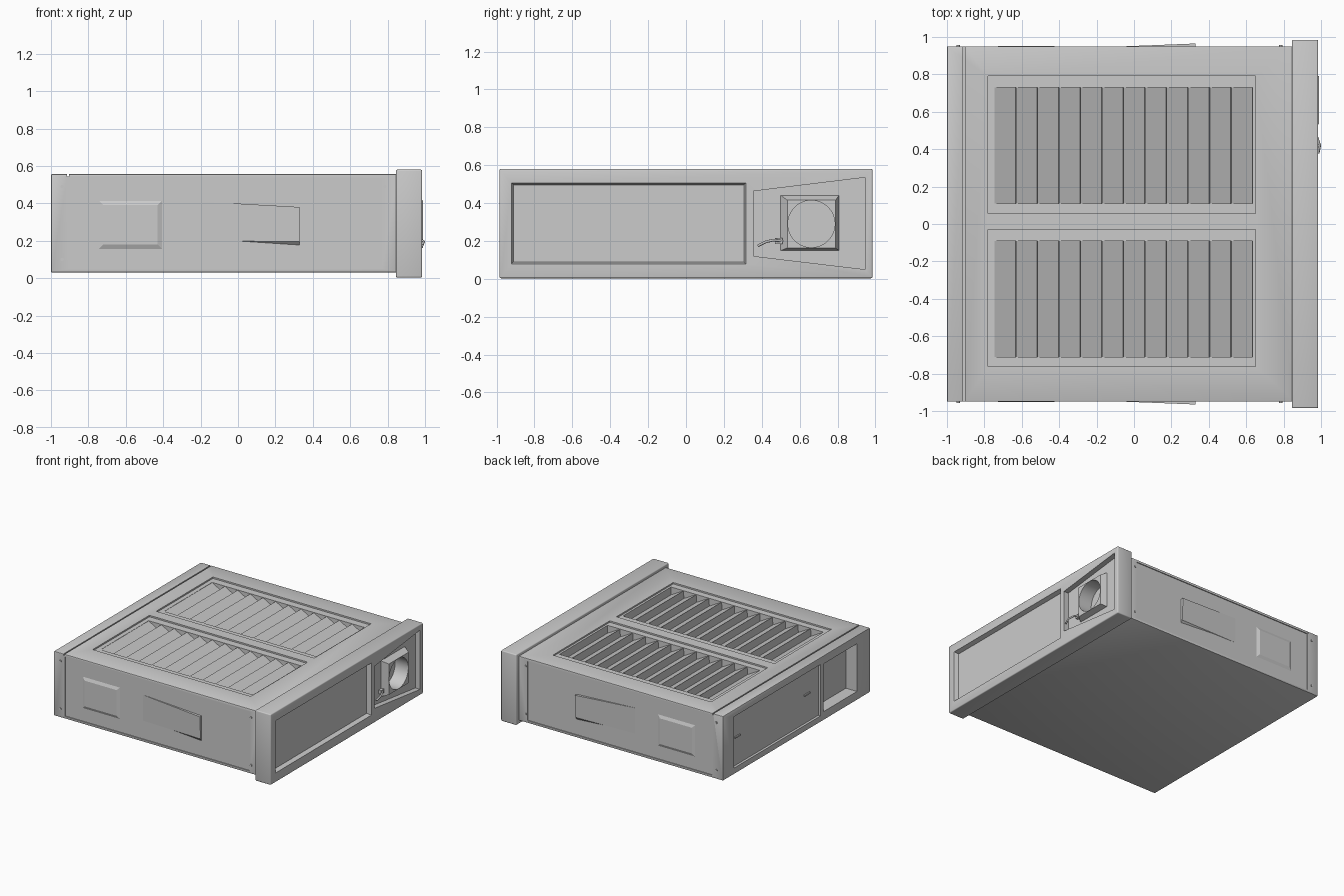
import bpy, bmesh, math
from mathutils import Vector

if "Cube" in bpy.data.objects:
    bpy.data.objects.remove(bpy.data.objects["Cube"])


def place(axis, a, b, t):
    # Map profile coordinates onto the plane across the given axis
    return {'x': Vector((t, a, b)), 'y': Vector((a, t, b)), 'z': Vector((a, b, t))}[axis]


def loft(name, axis, pts0, t0, pts1, t1):
    # Solid joining two matching outlines
    bm = bmesh.new()
    lo = [bm.verts.new(place(axis, *p, t0)) for p in pts0]
    hi = [bm.verts.new(place(axis, *p, t1)) for p in pts1]
    bm.faces.new(lo)
    bm.faces.new(hi)
    for i in range(len(lo)):
        j = (i + 1) % len(lo)
        bm.faces.new((lo[i], lo[j], hi[j], hi[i]))
    bmesh.ops.recalc_face_normals(bm, faces=bm.faces)
    me = bpy.data.meshes.new(name)
    bm.to_mesh(me)
    bm.free()
    ob = bpy.data.objects.new(name, me)
    bpy.context.collection.objects.link(ob)
    return ob


def prism(name, axis, pts, t0, t1):
    return loft(name, axis, pts, t0, pts, t1)


def rect(a0, a1, b0, b1):
    return [(a0, b0), (a1, b0), (a1, b1), (a0, b1)]


def box(name, x0, x1, y0, y1, z0, z1):
    return prism(name, 'z', rect(x0, x1, y0, y1), z0, z1)


def circle(cy, cz, r, n=48):
    return [(cy + r * math.cos(2 * math.pi * i / n), cz + r * math.sin(2 * math.pi * i / n))
            for i in range(n)]


def apply(ob, mod):
    with bpy.context.temp_override(object=ob, active_object=ob, selected_objects=[ob]):
        bpy.ops.object.modifier_apply(modifier=mod.name)


def bevel(ob, w, seg=2):
    m = ob.modifiers.new('round', 'BEVEL')
    m.width, m.segments = w, seg
    apply(ob, m)


def cut(ob, cutter):
    m = ob.modifiers.new('cut', 'BOOLEAN')
    m.operation, m.solver, m.object = 'DIFFERENCE', 'EXACT', cutter
    apply(ob, m)
    bpy.data.objects.remove(cutter)


def smooth(ob):
    bpy.ops.object.select_all(action='DESELECT')
    bpy.context.view_layer.objects.active = ob
    ob.select_set(True)
    bpy.ops.object.shade_smooth_by_angle(angle=math.radians(30))


TOP = 0.556

# Main housing
body = box('housing', -1, 0.86, -0.95, 0.95, 0.03, TOP)
bevel(body, 0.006)

# Two louvred top vents: shallow ledge plus sawtooth slats
for off in (0, -0.82):
    cut(body, box('ledge_cut', -0.78, 0.65, 0.057 + off, 0.79 + off, TOP - 0.012, 0.7))
    pitch, x = 0.115, -0.745
    saw = []
    for i in range(12):
        saw += [(x + i * pitch, TOP - 0.014), (x + (i + 1) * pitch - 0.004, TOP - 0.075)]
    saw += [(0.635, 0.65), (-0.745, 0.65)]
    cut(body, prism('slat_cut', 'y', saw, 0.11 + off, 0.73 + off))

# Groove near the back end
cut(body, box('groove_cut', -0.913, -0.903, -1, 1, TOP - 0.012, 0.7))

# Shallow side panels
for s in (-1, 1):
    y0, y1 = sorted((s * 0.943, s * 1.1))
    cut(body, box('side_cut', -0.9, 0.77, y0, y1, 0.05, 0.535))

# Back end recesses
cut(body, box('back_cut', -1.1, -0.98, -0.31, 0.81, 0.08, 0.5))
cut(body, box('back_window_cut', -1.1, -0.9, -0.78, -0.35, 0.1, 0.49))
smooth(body)

# Small pulls on the back panel
for y in (0.74, -0.16):
    box('back_pull', -0.99, -0.975, y - 0.035, y + 0.035, 0.305, 0.317)

# Side scoops, raised plates and corner screws, mirrored front to back
for s in (-1, 1):
    scoop = loft('side_scoop', 'x',
                 [(s * 0.935, 0.2), (s * 0.944, 0.2), (s * 0.944, 0.41), (s * 0.935, 0.41)], -0.2,
                 [(s * 0.935, 0.165), (s * 0.955, 0.195), (s * 0.965, 0.38), (s * 0.935, 0.38)], 0.33)
    y0, y1 = sorted((s * 0.94, s * 0.953))
    plate = loft('side_bulge', 'y', rect(-0.75, -0.40, 0.15, 0.42), s * 0.94,
                 rect(-0.72, -0.43, 0.18, 0.39), s * 0.953)
    for x in (-0.94, 0.785):
        for z in (0.1, 0.49):
            screw = prism('screw', 'y', circle(x, z, 0.009, 12), s * 0.945, s * 0.957)

# Face cap
cap = box('face_cap', 0.845, 0.985, -0.985, 0.985, 0.003, 0.58)
bevel(cap, 0.008, 3)
cut(cap, loft('panel_cut', 'x', rect(-0.91, 0.305, 0.09, 0.495), 0.95,
              rect(-0.925, 0.32, 0.075, 0.51), 1.0))
cut(cap, prism('trapezoid_cut', 'x',
               [(0.357, 0.12), (0.945, 0.05), (0.945, 0.535), (0.357, 0.463)], 0.942, 1.1))
cut(cap, prism('bore_cut', 'x', circle(0.662, 0.29, 0.124), 0.87, 1.1))
smooth(cap)

# Tapered outlet block with round bore
outlet = loft('outlet_block', 'x', rect(0.495, 0.81, 0.147, 0.445), 0.935,
              rect(0.535, 0.79, 0.163, 0.415), 0.99)
cut(outlet, prism('outlet_bore_cut', 'x', circle(0.662, 0.29, 0.124), 0.8, 1.1))
smooth(outlet)

# Small lever beside the outlet
cu = bpy.data.curves.new('lever', 'CURVE')
cu.dimensions, cu.bevel_depth, cu.bevel_resolution = '3D', 0.007, 2
cu.use_fill_caps = True
sp = cu.splines.new('POLY')
path = [(0.985, 0.38, 0.175), (0.993, 0.42, 0.195), (0.98, 0.46, 0.204), (0.955, 0.51, 0.2)]
sp.points.add(len(path) - 1)
for p, co in zip(sp.points, path):
    p.co = (*co, 1)
bpy.context.collection.objects.link(bpy.data.objects.new('lever', cu))
box('lever_mount', 0.935, 0.965, 0.47, 0.51, 0.185, 0.215)
